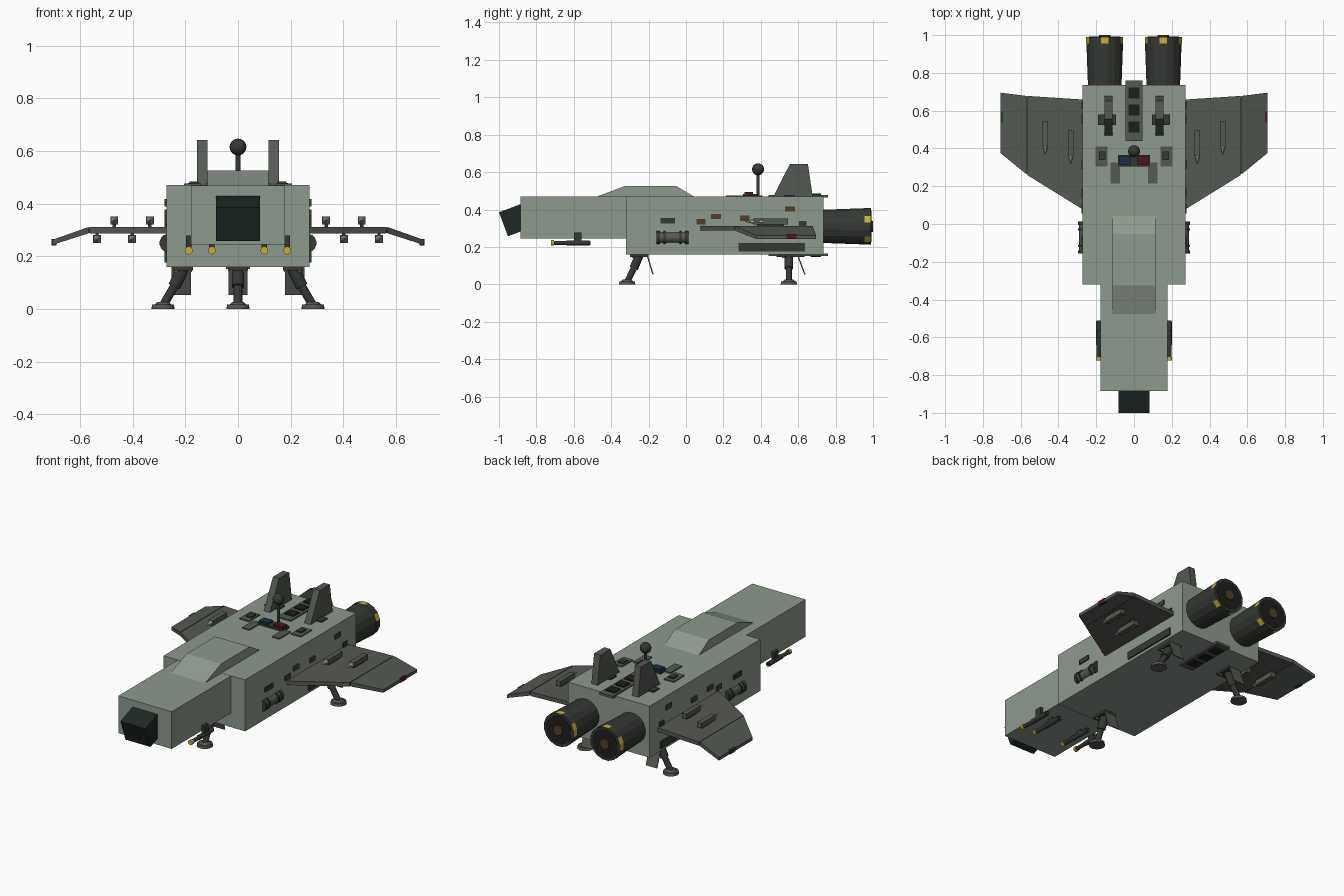
import bpy, bmesh, math
from mathutils import Vector

if "Cube" in bpy.data.objects:
    bpy.data.objects.remove(bpy.data.objects["Cube"])

def mat(name, r, g, b):
    m = bpy.data.materials.new(name)
    m.diffuse_color = (r, g, b, 1)
    m.use_nodes = True
    m.node_tree.nodes["Principled BSDF"].inputs["Base Color"].default_value = m.diffuse_color
    return m

HULL = mat("hull_green", .27, .32, .27)
PANEL = mat("panel_grey", .09, .10, .085)
DARK = mat("dark_metal", .035, .04, .033)
BLACK = mat("vent_black", .012, .013, .012)
GLASS = mat("cockpit_glass", .013, .022, .018)
GOLD = mat("gold", .6, .42, .04)
BROWN = mat("brown", .08, .05, .02)
RED = mat("red_light", .08, .008, .01)
GREEN = mat("green_light", .01, .06, .02)
BLUE = mat("blue_light", .01, .03, .07)
TIP = mat("missile_tip", .5, .5, .45)

def finish(name, bm, m, mirror=False):
    bmesh.ops.recalc_face_normals(bm, faces=bm.faces)
    me = bpy.data.meshes.new(name)
    bm.to_mesh(me)
    bm.free()
    ob = bpy.data.objects.new(name, me)
    bpy.context.collection.objects.link(ob)
    me.materials.append(m)
    if mirror:
        ob.modifiers.new("mirror", 'MIRROR').use_mirror_merge = False
    return ob

def loft(name, sections, m, mirror=False):
    """Skin a list of equal-length point loops and cap both ends."""
    bm = bmesh.new()
    loops = [[bm.verts.new(p) for p in s] for s in sections]
    for a, b in zip(loops, loops[1:]):
        for i in range(len(a)):
            j = (i + 1) % len(a)
            bm.faces.new((a[i], a[j], b[j], b[i]))
    bm.faces.new(loops[0])
    bm.faces.new(loops[-1])
    return finish(name, bm, m, mirror)

def prism(name, yz, x0, x1, m, mirror=False):
    return loft(name, [[(x, y, z) for y, z in yz] for x in (x0, x1)], m, mirror)

def box(name, x0, x1, y0, y1, z0, z1, m, mirror=False):
    return prism(name, [(y0, z0), (y1, z0), (y1, z1), (y0, z1)], x0, x1, m, mirror)

def tube(name, a, b, r1, r2, m, mirror=False, n=16):
    a, b = Vector(a), Vector(b)
    q = (b - a).to_track_quat('Z', 'Y')
    ring = lambda c, r: [c + q @ Vector((r * math.cos(t), r * math.sin(t), 0))
                         for t in (2 * math.pi * (i + .5) / n for i in range(n))]
    return loft(name, [ring(a, r1), ring(b, r2)], m, mirror)

# Hull, nose, cockpit and dorsal hump
box("hull", -.272, .272, -.32, .735, .16, .47, HULL)
box("nose", -.178, .178, -.885, -.31, .245, .469, HULL)
prism("cockpit_window", [(-1, .385), (-.952, .257), (-.824, .305), (-.872, .433)], -.083, .083, GLASS)
prism("dorsal_hump", [(-.487, .465), (-.325, .526), (-.053, .526), (.05, .465)], -.115, .115, HULL)

# Tail fins with foot blocks
prism("tail_fin", [(.465, .465), (.555, .642), (.652, .642), (.678, .465)], .115, .156, PANEL, True)
box("fin_block", .095, .19, .525, .58, .465, .478, DARK, True)

# Roof details
box("roof_plate_outer", .14, .205, .305, .41, .465, .476, PANEL, True)
box("roof_plate_inner", .075, .125, .215, .325, .465, .476, PANEL, True)
box("roof_plate_small", .15, .185, .34, .385, .47, .484, DARK, True)
box("roof_light_base", -.085, .085, .305, .365, .465, .483, DARK)
box("roof_light_blue", -.078, -.018, .312, .358, .48, .494, BLUE)
box("roof_light_red", .018, .078, .312, .358, .48, .494, RED)
tube("antenna_mast", (0, .385, .46), (0, .385, .6), .009, .009, DARK)
bm = bmesh.new()
bmesh.ops.create_uvsphere(bm, u_segments=16, v_segments=10, radius=.032)
bmesh.ops.translate(bm, vec=(0, .385, .615), verts=bm.verts)
ball = finish("antenna_ball", bm, DARK)
for p in ball.data.polygons:
    p.use_smooth = True

# Vent strips on roof and belly
for side, z, d in (("roof", .47, 1), ("belly", .16, -1)):
    za, zb = sorted((z - .006 * d, z + .008 * d))
    box(side + "_vent_strip", -.045, .045, .44, .76, za, zb, PANEL)
    for i in range(3):
        y = .485 + .09 * i
        za, zb = sorted((z, z + .015 * d))
        box(f"{side}_vent_{i}", -.03, .03, y, y + .058, za, zb, BLACK)

# Wings: flat inner panel and drooping tip
def wing_section(x, y0, y1, z0, z1):
    return [(x, y0, z0), (x, y1, z0), (x, y1, z1), (x, y0, z1)]
loft("wing_inner", [wing_section(.26, .07, .658, .287, .311),
                    wing_section(.563, .258, .678, .287, .311)], PANEL, True)
loft("wing_tip", [wing_section(.568, .262, .678, .287, .311),
                  wing_section(.706, .375, .695, .243, .262)], PANEL, True)
loft("wing_joint", [wing_section(.56, .262, .674, .289, .309),
                    wing_section(.571, .268, .674, .289, .309)], BLACK, True)
box("wing_light_right", .69, .708, .538, .592, .241, .266, RED)
box("wing_light_left", -.708, -.69, .538, .592, .241, .266, GREEN)

# Missiles above and below the wings
for i, (x, y, z) in enumerate([(.335, .36, .336), (.47, .41, .336), (.402, .36, .265), (.535, .41, .265)]):
    box(f"missile_body_{i}", x - .015, x + .015, y, y + .135, z - .015, z + .015, PANEL, True)
    tube(f"missile_tip_{i}", (x, y, z), (x, y - .045, z), .014, .001, TIP, True, 8)
    za, zb = sorted((z, .299))
    box(f"missile_pylon_{i}", x - .006, x + .006, y + .02, y + .115, za, zb, DARK, True)

# Engines with striped rim and nozzle
for s, side in ((-1, "left"), (1, "right")):
    x = .155 * s
    tube(side + "_engine", (x, .72, .31), (x, .96, .31), .09, .099, DARK)
    rim = tube(side + "_engine_rim", (x, .955, .31), (x, .99, .31), .1, .1, DARK)
    rim.data.materials.append(GOLD)
    for i, p in enumerate(rim.data.polygons):
        if i < 16 and i % 3 == 0:
            p.material_index = 1
    tube(side + "_engine_face", (x, .98, .31), (x, .992, .31), .085, .085, BLACK)
    tube(side + "_engine_nozzle", (x, .98, .31), (x, 1, .31), .032, .03, BROWN)

# Hull side details
box("side_rail", .265, .28, .28, .635, .176, .22, DARK, True)
tube("side_canister", (.262, -.145, .25), (.262, .005, .25), .03, .03, PANEL, True)
for i, y in enumerate((-.157, -.12, -.035, -.005)):
    w = .018 if i in (0, 3) else .01
    tube(f"canister_band_{i}", (.262, y, .25), (.262, y + w, .25), .036, .036, DARK, True)
for i, (y, z, w, m) in enumerate([(-.135, .34, .075, DARK), (.055, .335, .05, BROWN), (.135, .363, .052, BROWN),
                                  (.29, .353, .05, BROWN), (.53, .403, .054, BROWN), (.605, .325, .04, DARK)]):
    box(f"side_panel_{i}", .265, .279, y, y + w, z - .014, z + .014, m, True)

# Nose guns
for i, x in enumerate((.1, .187)):
    tube(f"gun_barrel_{i}", (x, -.71, .222), (x, -.51, .222), .011, .011, DARK, True, 12)
    tube(f"gun_body_{i}", (x, -.64, .222), (x, -.515, .222), .014, .014, DARK, True, 12)
    tube(f"gun_muzzle_{i}", (x, -.722, .222), (x, -.705, .222), .015, .015, GOLD, True, 12)
    box(f"gun_mount_{i}", x - .01, x + .01, -.6, -.56, .222, .278, DARK, True)

# Landing gear: foot, two-stage strut, hub, bolts and door
def leg(name, top, foot, door_x, door_y, mirror):
    t, f = Vector(top), Vector(foot)
    mid = t.lerp(f, .45)
    tube(name + "_foot", f, f + Vector((0, 0, .016)), .045, .042, PANEL, mirror)
    tube(name + "_ankle", f + Vector((0, 0, .015)), f + Vector((0, 0, .027)), .034, .022, PANEL, mirror)
    tube(name + "_lower_strut", mid, f + Vector((0, 0, .012)), .017, .017, DARK, mirror, 12)
    tube(name + "_upper_strut", t, mid, .024, .024, DARK, mirror, 12)
    box(name + "_hub", t.x - .038, t.x + .038, t.y - .05, t.y + .05, .146, .165, DARK, mirror)
    for i in (-1, 1):
        tube(f"{name}_bolt_{i + 1}", (t.x + .026 * i, t.y - .03, .15), (t.x + .026 * i, t.y - .03, .14),
             .008, .008, GOLD, mirror, 8)
    y0, y1 = door_y
    prism(name + "_door", [(y0, .16), (y0 + .007, .16), (y1 + .007, .053), (y1, .053)],
          door_x - .037, door_x + .037, PANEL, mirror)

leg("front_leg", (0, -.25, .155), (0, -.315, 0), 0, (-.212, -.18), False)
leg("rear_leg", (.208, .55, .155), (.285, .55, 0), .215, (.592, .632), True)
